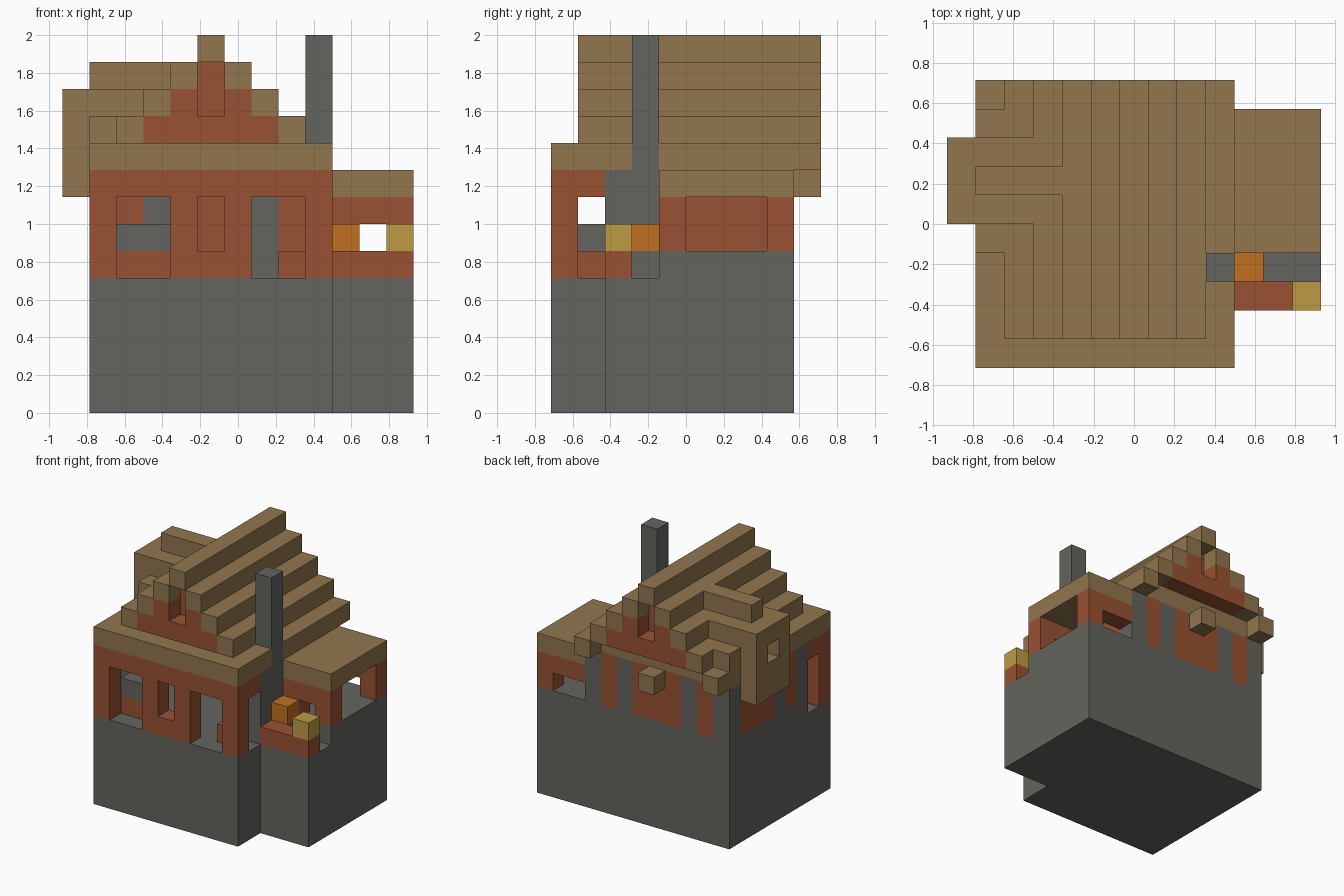
import bpy, bmesh
from mathutils import Vector

cube = bpy.data.objects.get("Cube")
if cube:
    bpy.data.objects.remove(cube, do_unlink=True)

UNIT = 1 / 7
ORIGIN = Vector((6.5, 5, 0))
COLOURS = {
    "stone": (0.127, 0.130, 0.114),
    "brick": (0.319, 0.084, 0.033),
    "timber": (0.283, 0.181, 0.076),
    "ember": (0.533, 0.162, 0.015),
    "straw": (0.515, 0.328, 0.058),
}


def make_material(name, rgb):
    mat = bpy.data.materials.new(name)
    mat.use_nodes = True
    mat.diffuse_color = (*rgb, 1)
    bsdf = next(n for n in mat.node_tree.nodes if n.type == "BSDF_PRINCIPLED")
    bsdf.inputs["Base Color"].default_value = (*rgb, 1)
    return mat


MATERIALS = {n: make_material(n, c) for n, c in COLOURS.items()}
SLOTS = list(COLOURS)
cells = {}


def block(x, y, z):
    """All grid cells in a box; each argument is a (start, stop) pair."""
    return [(i, j, k) for i in range(*x) for j in range(*y) for k in range(*z)]


def fill(part, colour, x, y, z):
    for c in block(x, y, z):
        cells[c] = (part, colour)


def carve(x, y, z):
    for c in block(x, y, z):
        cells.pop(c, None)


# Stone base with the side wing
fill("foundation", "stone", (1, 10), (0, 9), (0, 5))
fill("foundation", "stone", (10, 13), (2, 9), (0, 5))
fill("wing_floor", "stone", (10, 13), (4, 9), (5, 6))

# House walls: stone back and left with brick panels
fill("back_wall", "stone", (1, 10), (8, 9), (5, 9))
for panel in ((2, 3), (4, 7), (8, 9)):
    fill("back_wall", "brick", panel, (8, 9), (6, 9))
fill("left_wall", "stone", (1, 2), (1, 8), (5, 9))
for panel in ((3, 4), (5, 8)):
    fill("left_wall", "brick", (1, 2), panel, (6, 9))
fill("right_wall", "brick", (9, 10), (1, 8), (5, 9))
fill("front_wall", "brick", (1, 10), (0, 1), (5, 9))

# Openings in the front and beside the front corners
carve((2, 4), (0, 1), (5, 8))
carve((5, 6), (0, 1), (6, 8))
carve((7, 9), (0, 1), (5, 8))
for side, part in ((1, "left_wall"), (9, "right_wall")):
    carve((side, side + 1), (1, 2), (5, 8))
    fill(part, "brick", (side, side + 1), (1, 2), (8, 9))

# Furniture inside
fill("workbench", "brick", (2, 4), (1, 2), (5, 6))
fill("workbench_top", "stone", (2, 4), (1, 2), (6, 7))
fill("stool", "brick", (8, 9), (1, 2), (5, 6))

# Flat eaves layer and stepped main roof with brick gables
fill("eaves", "timber", (1, 10), (0, 9), (9, 10))
for i in range(1, 10):
    top = 13 - abs(i - 5)
    fill("gable", "brick", (i, i + 1), (1, 10), (10, top))
    fill("main_roof", "timber", (i, i + 1), (1, 10), (top, top + 1))
for end in (1, 9):
    carve((5, 6), (end, end + 1), (11, 13))
fill("roof_beam", "timber", (5, 6), (9, 10), (8, 9))

# Side dormer with its stepped roof and window
for j in range(4, 9):
    fill("dormer", "timber", (1, 2 + 2 - abs(j - 6)), (j, j + 1), (10, 13 - abs(j - 6)))
fill("dormer_front", "timber", (0, 1), (5, 8), (8, 12))
carve((0, 1), (6, 7), (10, 11))

# Wing walls with openings, and flat roof
fill("wing_walls", "brick", (10, 13), (4, 9), (6, 8))
carve((10, 12), (5, 8), (6, 8))
carve((12, 13), (5, 8), (6, 8))
carve((11, 12), (4, 5), (6, 7))
carve((10, 12), (8, 9), (6, 7))
fill("wing_roof", "timber", (10, 13), (4, 9), (8, 9))

# Fireplace, chimney and the yard in front of the wing
fill("fireplace", "stone", (9, 10), (2, 4), (5, 9))
fill("chimney", "stone", (9, 10), (3, 4), (9, 14))
fill("hearth", "stone", (10, 11), (3, 4), (5, 6))
fill("fire", "ember", (10, 11), (3, 4), (6, 7))
fill("yard_wall", "brick", (10, 13), (2, 3), (5, 6))
fill("straw_block", "straw", (12, 13), (2, 3), (6, 7))


def build(part):
    """Skin the exposed sides of one part and merge its flat areas."""
    bm = bmesh.new()
    for cell, (owner, colour) in cells.items():
        if owner != part:
            continue
        centre = Vector(cell) + Vector((0.5, 0.5, 0.5)) - ORIGIN
        for axis in range(3):
            for sign in (-1, 1):
                n = Vector((0, 0, 0))
                n[axis] = sign
                if tuple(int(a + b) for a, b in zip(cell, n)) in cells:
                    continue
                u = Vector((0, 0, 0))
                u[(axis + 1) % 3] = 0.5
                v = n.cross(u)
                mid = centre + n * 0.5
                ring = (mid - u - v, mid + u - v, mid + u + v, mid - u + v)
                face = bm.faces.new([bm.verts.new(p * UNIT) for p in ring])
                face.material_index = SLOTS.index(colour)
    bmesh.ops.remove_doubles(bm, verts=bm.verts, dist=0.001)
    bmesh.ops.dissolve_limit(bm, angle_limit=0.01, verts=bm.verts,
                             edges=bm.edges, delimit={"MATERIAL"})
    mesh = bpy.data.meshes.new(part)
    for name in SLOTS:
        mesh.materials.append(MATERIALS[name])
    bm.to_mesh(mesh)
    bm.free()
    bpy.context.collection.objects.link(bpy.data.objects.new(part, mesh))


for part in sorted({owner for owner, _ in cells.values()}):
    build(part)
